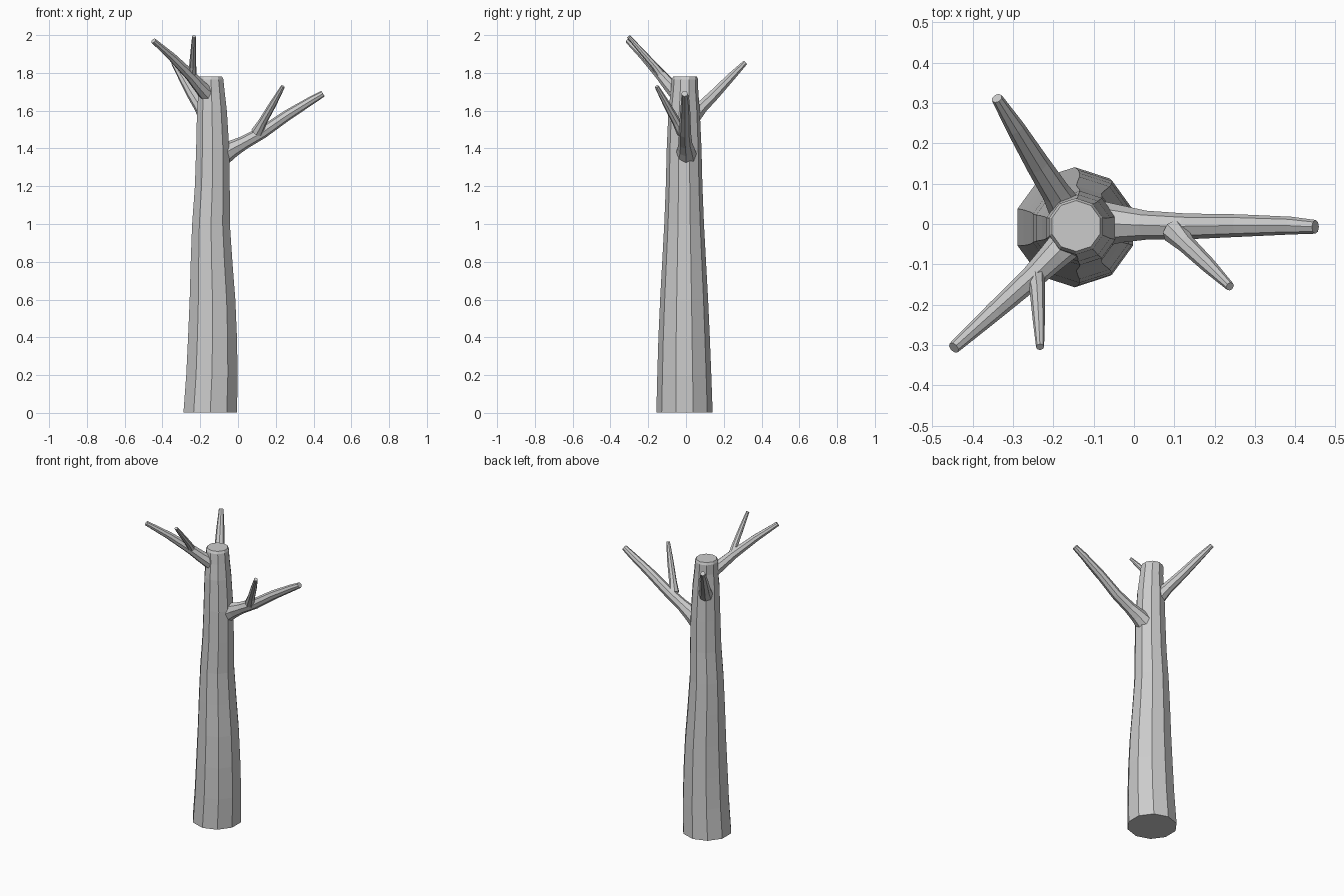
import bpy, bmesh
from math import sin, cos, pi
from mathutils import Vector


def loft(name, rings, sides, aim=None, cap_start=True):
    """Flat-shaded tube through rings (x, y, z, radius); aim=None keeps rings level."""
    bm = bmesh.new()
    pts = [Vector(r[:3]) for r in rings]
    loops = []
    for p, r in zip(pts, rings):
        rot = (pts[-1] - pts[0]).to_track_quat('Z', 'Y') if aim else None
        loop = []
        for i in range(sides):
            a = pi / 2 + 2 * pi * i / sides
            v = Vector((cos(a), sin(a), 0)) * r[3]
            loop.append(bm.verts.new(p + (rot @ v if rot else v)))
        loops.append(loop)
    for a, b in zip(loops, loops[1:]):
        for i in range(sides):
            j = (i + 1) % sides
            bm.faces.new((a[i], a[j], b[j], b[i]))
    if cap_start:
        bm.faces.new(loops[0][::-1])
    bm.faces.new(loops[-1])
    bm.normal_update()
    me = bpy.data.meshes.new(name)
    bm.to_mesh(me)
    bm.free()
    ob = bpy.data.objects.new(name, me)
    bpy.context.collection.objects.link(ob)
    return ob


# Trunk: ten sides, tapering, with a slight bend
loft("trunk", [
    (-0.147, -0.008, 0.003, 0.149),
    (-0.138, -0.009, 0.20, 0.143),
    (-0.135, -0.010, 0.40, 0.136),
    (-0.135, -0.010, 0.60, 0.127),
    (-0.140, -0.010, 0.80, 0.116),
    (-0.143, -0.010, 1.00, 0.105),
    (-0.136, -0.010, 1.20, 0.097),
    (-0.134, -0.010, 1.40, 0.092),
    (-0.138, -0.010, 1.60, 0.083),
    (-0.140, -0.008, 1.70, 0.073),
    (-0.144, -0.006, 1.765, 0.070),
    (-0.144, -0.005, 1.780, 0.063),
], 10)

# Branches: root, middle points, tip
branches = {
    "right_branch": [
        (-0.085, 0.000, 1.365, 0.058), (-0.030, 0.000, 1.398, 0.046),
        (0.030, -0.003, 1.430, 0.036), (0.130, -0.006, 1.485, 0.032),
        (0.260, -0.004, 1.575, 0.028), (0.390, -0.004, 1.655, 0.022),
        (0.450, -0.007, 1.690, 0.017)],
    "back_branch": [
        (-0.165, 0.030, 1.560, 0.045), (-0.195, 0.080, 1.615, 0.035),
        (-0.240, 0.150, 1.685, 0.030), (-0.295, 0.240, 1.780, 0.023),
        (-0.340, 0.312, 1.853, 0.014)],
    "left_branch": [
        (-0.165, -0.045, 1.690, 0.043), (-0.205, -0.085, 1.732, 0.036),
        (-0.250, -0.130, 1.785, 0.030), (-0.350, -0.220, 1.885, 0.023),
        (-0.447, -0.307, 1.970, 0.015)],
    # Twigs growing from the branches
    "right_twig": [
        (0.100, -0.018, 1.485, 0.032), (0.130, -0.050, 1.540, 0.023),
        (0.185, -0.103, 1.635, 0.019), (0.238, -0.155, 1.728, 0.011)],
    "left_twig": [
        (-0.246, -0.120, 1.775, 0.026), (-0.240, -0.165, 1.835, 0.019),
        (-0.236, -0.240, 1.920, 0.015), (-0.233, -0.305, 1.993, 0.010)],
}
for name, rings in branches.items():
    loft(name, rings, 8, aim=True, cap_start=False)
